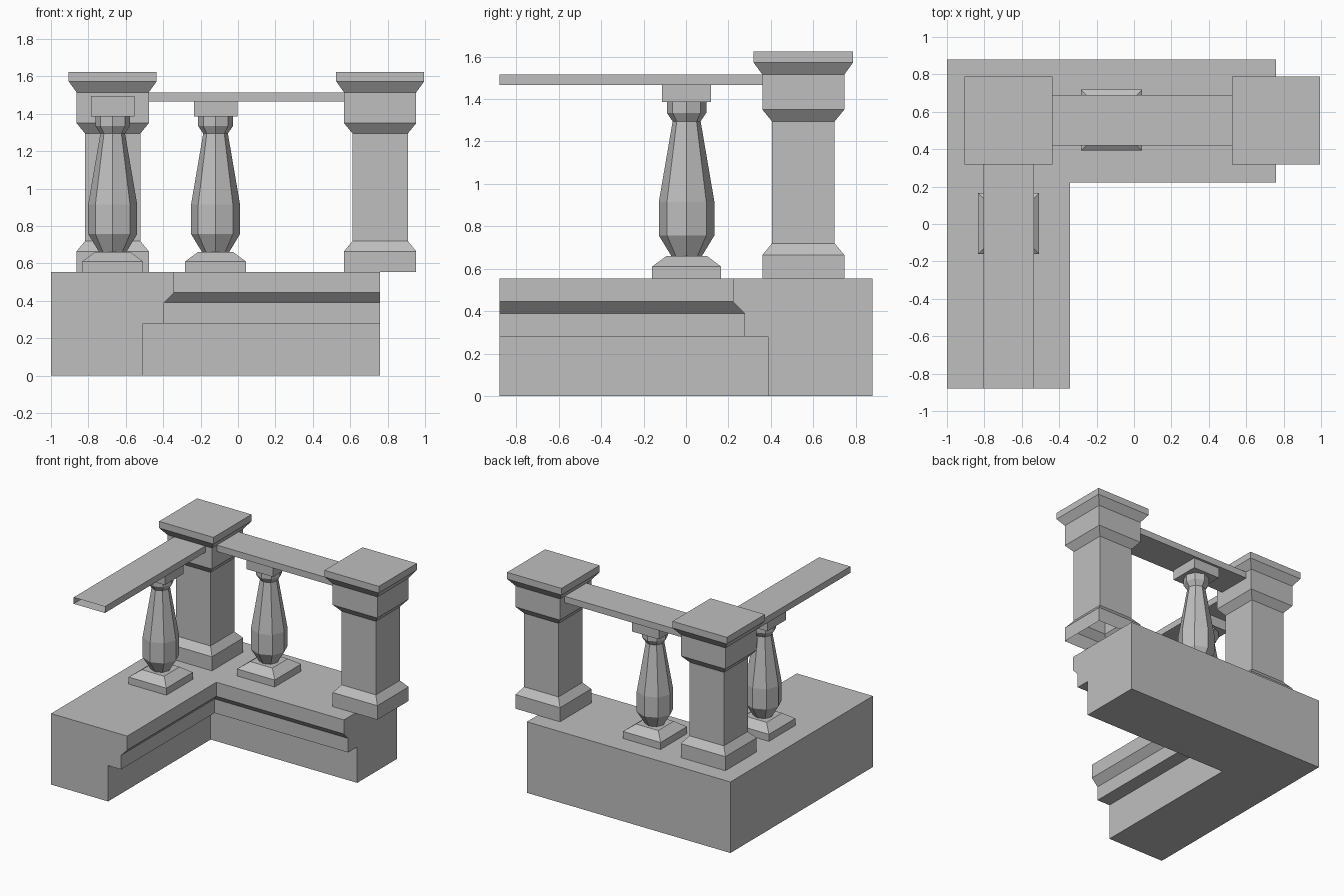
import bpy
import bmesh
import math

cube = bpy.data.objects.get("Cube")
if cube:
    bpy.data.objects.remove(cube, do_unlink=True)

stone = bpy.data.materials.new("grey_stone")
stone.use_nodes = True
stone.diffuse_color = (0.52, 0.52, 0.52, 1)
stone.node_tree.nodes["Principled BSDF"].inputs["Base Color"].default_value = (0.52, 0.52, 0.52, 1)


def finish(name, bm, location=(0, 0, 0)):
    bmesh.ops.recalc_face_normals(bm, faces=bm.faces)
    mesh = bpy.data.meshes.new(name)
    bm.to_mesh(mesh)
    bm.free()
    mesh.materials.append(stone)
    obj = bpy.data.objects.new(name, mesh)
    obj.location = location
    bpy.context.collection.objects.link(obj)
    return obj


def loft(bm, rings, closed=True, cap_start=True, cap_end=True):
    """Join successive rings of points with quads."""
    loops = [[bm.verts.new(p) for p in ring] for ring in rings]
    count = len(loops[0])
    for a, b in zip(loops, loops[1:]):
        for i in range(count if closed else count - 1):
            j = (i + 1) % count
            bm.faces.new((a[i], a[j], b[j], b[i]))
    if cap_start:
        bm.faces.new(loops[0])
    if cap_end:
        bm.faces.new(loops[-1])


def turned(name, profile, location, sides=4, open_bottom=False):
    """Stack polygon rings; profile holds (half width, height)."""
    turn = math.pi / 4 if sides == 4 else 0
    scale = math.sqrt(2) if sides == 4 else 1
    rings = []
    for half, z in profile:
        angles = [turn + math.tau * i / sides for i in range(sides)]
        rings.append([(half * scale * math.cos(a), half * scale * math.sin(a), z) for a in angles])
    bm = bmesh.new()
    loft(bm, rings, cap_start=not open_bottom)
    return finish(name, bm, location)


# L-shaped plinth: moulding section (depth, height) mitred round the corner
section = [(0, 0), (0.493, 0), (0.493, 0.28), (0.605, 0.28), (0.605, 0.39),
           (0.658, 0.445), (0.658, 0.555), (0, 0.555)]
bm = bmesh.new()
loft(bm, [[(d - 1, -0.88, z) for d, z in section],
          [(d - 1, 0.88 - d, z) for d, z in section],
          [(0.76, 0.88 - d, z) for d, z in section]])
finish("plinth", bm)

# Square posts with moulded foot and cap, hollow underneath
post = [(0.193, 0.555), (0.193, 0.665), (0.148, 0.72), (0.148, 1.295), (0.193, 1.35),
        (0.193, 1.515), (0.235, 1.573), (0.235, 1.625)]
for name, x in (("corner_post", -0.67), ("end_post", 0.76)):
    turned(name, post, (x, 0.553, 0), open_bottom=True)

# Balusters: square foot, eight-sided body, square top block
foot = [(0.163, 0.555), (0.163, 0.61), (0.096, 0.66)]
body = [(0.072, 0.66), (0.131, 0.757), (0.131, 0.915), (0.066, 1.295),
        (0.093, 1.335), (0.093, 1.385)]
block = [(0.116, 1.385), (0.116, 1.495)]
for side, x, y in (("back", -0.12, 0.555), ("side", -0.67, 0.003)):
    turned(side + "_baluster_foot", foot, (x, y, 0))
    turned(side + "_baluster_body", body, (x, y, 0), sides=8)
    turned(side + "_baluster_block", block, (x, y, 0))

# Handrails: flat tubes with open ends
corners = [(-0.135, 1.465), (0.135, 1.465), (0.135, 1.515), (-0.135, 1.515)]
bm = bmesh.new()
loft(bm, [[(x, 0.555 + w, z) for w, z in corners] for x in (-0.48, 0.57)],
     cap_start=False, cap_end=False)
finish("back_handrail", bm)
bm = bmesh.new()
loft(bm, [[(w - 0.67, y, z) for w, z in corners] for y in (-0.88, 0.362)],
     cap_start=False, cap_end=False)
finish("side_handrail", bm)
